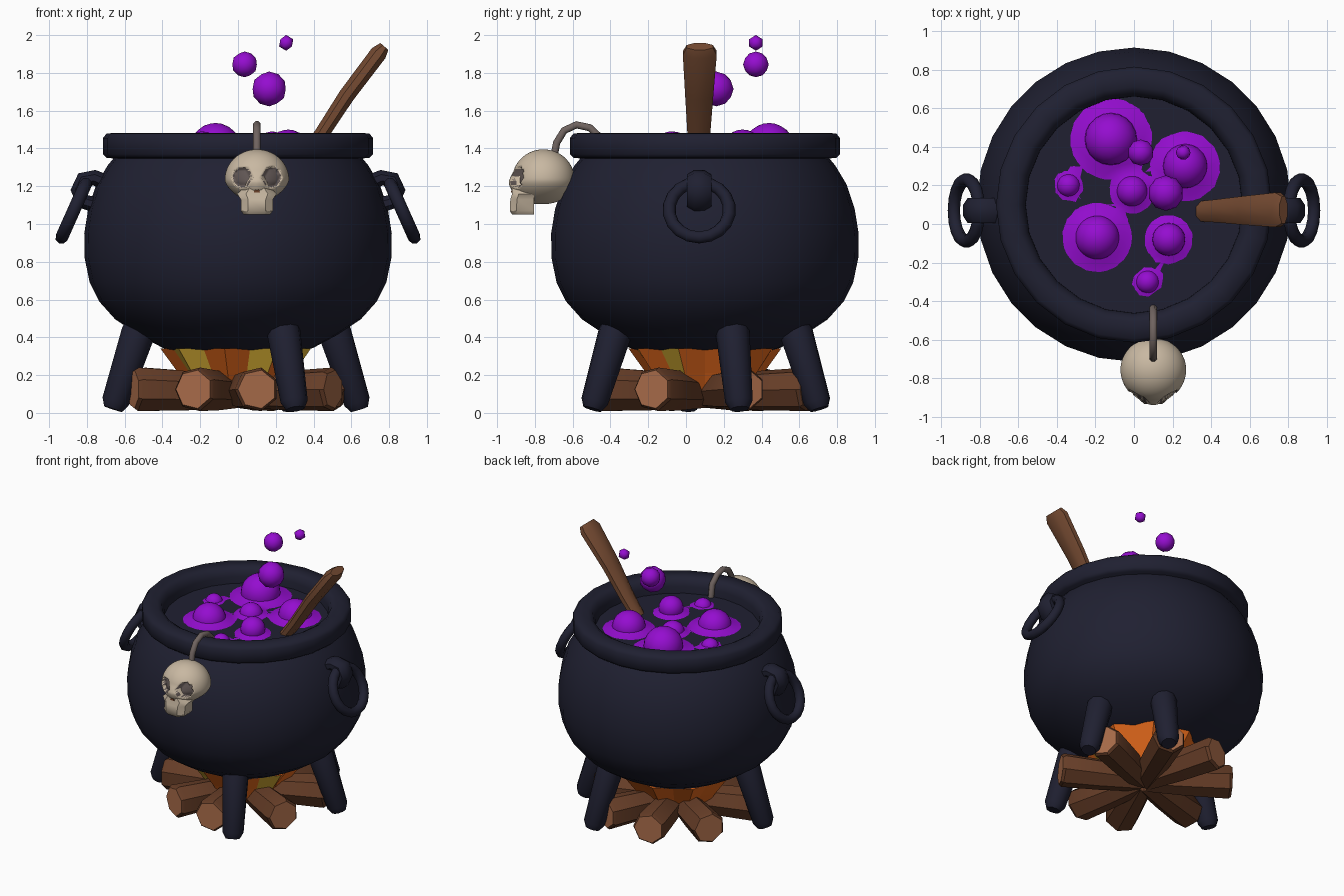
import bpy, bmesh, math, random
from mathutils import Vector

if "Cube" in bpy.data.objects:
    bpy.data.objects.remove(bpy.data.objects["Cube"])

random.seed(4)
CY = 0.10  # cauldron axis in y


def mat(name, rgb):
    m = bpy.data.materials.new(name)
    m.diffuse_color = (*rgb, 1)
    m.use_nodes = True
    m.node_tree.nodes["Principled BSDF"].inputs["Base Color"].default_value = m.diffuse_color
    return m


IRON = mat("dark_iron", (0.014, 0.0145, 0.031))
POTION = mat("purple_potion", (0.30, 0.004, 0.63))
BARK = mat("bark_brown", (0.13, 0.046, 0.02))
CUT = mat("cut_wood", (0.40, 0.15, 0.068))
WOOD = mat("handle_wood", (0.18, 0.07, 0.032))
BONE = mat("bone", (0.58, 0.48, 0.36))
SOCKET = mat("socket_grey", (0.12, 0.095, 0.09))
HOOK = mat("hook_grey", (0.16, 0.125, 0.115))
ORANGE = mat("flame_orange", (0.83, 0.15, 0.012))
YELLOW = mat("flame_yellow", (0.80, 0.50, 0.04))


def make(name, verts, faces, mats, angle=40):
    me = bpy.data.meshes.new(name)
    me.from_pydata([tuple(v) for v in verts], [], faces)
    ob = bpy.data.objects.new(name, me)
    bpy.context.collection.objects.link(ob)
    for m in mats:
        me.materials.append(m)
    bm = bmesh.new()
    bm.from_mesh(me)
    bmesh.ops.recalc_face_normals(bm, faces=bm.faces)
    bm.to_mesh(me)
    bm.free()
    return smooth(ob, angle)


def smooth(ob, angle):
    if angle:
        bpy.ops.object.select_all(action='DESELECT')
        ob.select_set(True)
        bpy.context.view_layer.objects.active = ob
        bpy.ops.object.shade_smooth_by_angle(angle=math.radians(angle))
    return ob


def loft(rings):
    """Closed rings of equal count joined by quads, capped at both ends."""
    n = len(rings[0])
    verts = [v for r in rings for v in r]
    faces = [(k * n + i, k * n + (i + 1) % n, (k + 1) * n + (i + 1) % n, (k + 1) * n + i)
             for k in range(len(rings) - 1) for i in range(n)]
    faces += [tuple(range(n)), tuple(range(len(verts) - n, len(verts)))]
    return verts, faces


def tube(name, path, radii, side, n, mats, angle=40):
    """Tube along a path; each radius is a number or (along side, across)."""
    pts = [Vector(p) for p in path]
    side = Vector(side).normalized()
    rings = []
    for k, p in enumerate(pts):
        t = (pts[min(k + 1, len(pts) - 1)] - pts[max(k - 1, 0)]).normalized()
        w = t.cross(side).normalized()
        r = radii[k] if isinstance(radii, list) else radii
        a, b = r if isinstance(r, tuple) else (r, r)
        rings.append([p + side * a * math.cos(2 * math.pi * (i + .5) / n)
                      + w * b * math.sin(2 * math.pi * (i + .5) / n) for i in range(n)])
    return make(name, *loft(rings), mats, angle)


def lathe(name, profile, n, mats, angle=40):
    rings = [[(r * math.cos(2 * math.pi * i / n), CY + r * math.sin(2 * math.pi * i / n), z)
              for i in range(n)] for r, z in profile]
    return make(name, *loft(rings), mats, angle)


def ball(name, loc, r, sub, m):
    bpy.ops.mesh.primitive_ico_sphere_add(subdivisions=sub, radius=r, location=loc)
    ob = bpy.context.object
    ob.name = name
    ob.data.materials.append(m)
    return smooth(ob, 45)


# Cauldron: belly, then a thick rim with its inner wall
lathe("cauldron_body", [(.06, .28), (.24, .295), (.40, .345), (.53, .415), (.65, .495), (.735, .59),
                        (.785, .69), (.812, .82), (.814, .95), (.793, 1.08), (.75, 1.21),
                        (.69, 1.31), (.64, 1.37), (.60, 1.37)], 28, [IRON])
lathe("cauldron_rim", [(.57, 1.30), (.63, 1.345), (.695, 1.35), (.715, 1.37), (.715, 1.455), (.695, 1.48),
                       (.61, 1.482), (.58, 1.465), (.562, 1.42), (.56, 1.30)], 24, [IRON], 55)

# Potion surface with swellings round each bubble (x, y, radius, top height)
bubbles = [(-.12, .44, .135, 1.535), (-.19, -.07, .115, 1.49), (.265, .30, .115, 1.50),
           (-.01, .17, .08, 1.45), (.18, -.08, .085, 1.49), (-.34, .20, .06, 1.42),
           (.07, -.30, .06, 1.42)]


def level(x, y):
    return 1.355 + max(.07 * min(r / .1, 1) * math.exp(-((x - bx) ** 2 + (y - by) ** 2) / (1.25 * r) ** 2)
                       for bx, by, r, _ in bubbles)


NA = 40
surface = []
for k in range(15):
    r = .565 * (1 - k / 14.5)
    ring = [(r * math.cos(2 * math.pi * i / NA), CY + r * math.sin(2 * math.pi * i / NA)) for i in range(NA)]
    surface.append([(x, y, level(x, y)) for x, y in ring])
verts, faces = loft(surface)
faces.pop(-2)  # open underside
potion = make("potion", verts, faces, [POTION], 60)
if sum(p.normal.z for p in potion.data.polygons) < 0:
    potion.data.flip_normals()
for i, (x, y, r, top) in enumerate(bubbles):
    ball(f"potion_bubble_{i}", (x, y, top - r), r, 3, POTION)

# Bubbles rising from the pot
for i, (x, y, z, r, s) in enumerate([(.165, .16, 1.715, .092, 2), (.035, .37, 1.845, .068, 2),
                                     (.255, .37, 1.959, .042, 1)]):
    ball(f"floating_bubble_{i}", (x, y, z), r, s, POTION)

# Legs splayed outward
for i, deg in enumerate((-63, 16, 65, 188)):
    c, s = math.cos(math.radians(deg)), math.sin(math.radians(deg))
    tube(f"leg_{i}", [(c * r, CY + s * r, z) for r, z in ((.49, .54), (.535, .42), (.655, .06), (.668, .02))],
         [.08, .09, .073, .05], (-s, c, 0), 10, [IRON], 50)

# Handles: looped bracket and hanging ring on each side
for s, label in ((-1, "left"), (1, "right")):
    tube(f"{label}_bracket", [(s * x, .07, z) for x, z in ((.70, 1.22), (.76, 1.245), (.82, 1.235),
                                                           (.845, 1.18), (.82, 1.12), (.75, 1.10))],
         [(.07, .045)] * 6, (0, 1, 0), 8, [IRON], 50)
    bpy.ops.mesh.primitive_torus_add(major_radius=.16, minor_radius=.034, major_segments=18, minor_segments=8,
                                     location=(s * .868, .07, 1.075), rotation=(0, s * 1.15, 0))
    ring = bpy.context.object
    ring.name = f"{label}_ring"
    ring.data.materials.append(IRON)
    smooth(ring, 60)

# Campfire logs meeting in the middle, pale cut ends facing out
for i, deg in enumerate((197, 246, 280, 331, 22, 68, 106, 146)):
    c, s = math.cos(math.radians(deg)), math.sin(math.radians(deg))
    end = random.uniform(.57, .61)
    log = tube(f"log_{i}", [(c * r, CY + s * r, z) for r, z in ((.02, .11), (.3, .118), (end - .02, .125), (end, .125))],
               [.085, .107, .118, .104], (-s, c, 0), 7, [BARK, CUT], 35)
    for p in log.data.polygons:
        if p.normal.dot(Vector((c, s, 0))) > .9:
            p.material_index = 1

# Fire: jagged ring flaring up against the pot, yellow tongues at the front
NF = 18
fire_rings = []
for k, (r, z) in enumerate(((.20, .08), (.29, .21), (.385, .34))):
    fire_rings.append([((r + (.025 if i % 2 else -.02)) * math.cos(2 * math.pi * i / NF),
                        CY + (r + (.025 if i % 2 else -.02)) * math.sin(2 * math.pi * i / NF), z)
                       for i in range(NF)])
fire = make("fire", *loft(fire_rings), [ORANGE, YELLOW], 0)
for p in fire.data.polygons:
    a = math.degrees(math.atan2(p.center.y - CY, p.center.x)) % 360
    if len(p.vertices) == 4 and p.center.y < CY - .05 and int(a // 20) in (10, 11, 14, 16):
        p.material_index = 1

# Stirring handle, wider and flatter towards the top
tube("stirring_handle", [(.33, .065, 1.32), (.445, .068, 1.48), (.575, .07, 1.68), (.745, .073, 1.905), (.775, .073, 1.94)],
     [(.055, .04), (.065, .042), (.08, .046), (.097, .048), (.075, .03)], (0, 1, 0), 8, [WOOD], 35)

# Skull: round cranium with pressed-in eye sockets, and a tapered muzzle
SX, SY, SZ = .10, -.755, 1.235
skull = ball("skull", (0, 0, 0), 1, 5, BONE)
skull.data.materials.append(SOCKET)
skull.location = (SX, SY, SZ)


def socket(co):
    return co.y < 0 and math.hypot((abs(co.x) - .078) / .047, (co.z - .012) / .052) < 1


for v in skull.data.vertices:
    x, y, z = v.co
    narrow = 1 - .35 * max(0, -z) ** 1.5
    v.co = (x * .17 * narrow, y * .165, z * .16 if z > 0 else z * .13)
    if y < 0 and z < .25:  # flatter, fuller face
        v.co.y -= .02 * max(0, 1 - abs(x)) * min(1, (.25 - z) * 3)
for p in skull.data.polygons:
    if socket(p.center):
        p.material_index = 1
for v in skull.data.vertices:
    if socket(v.co):
        v.co.y += .045
muzzle = [[(SX + sx * hx, SY + y, SZ + z) for sx, y in
           ((-1, -.05), (-1, yf + .035), (-.55, yf), (.55, yf), (1, yf + .035), (1, -.05))]
          for hx, yf, z in ((.035, -.15, .03), (.065, -.165, -.04), (.105, -.165, -.075), (.085, -.175, -.105),
                            (.085, -.178, -.165), (.07, -.165, -.185))]
make("skull_muzzle", *loft(muzzle), [BONE], 40)
# Nose opening, a thin plate
make("nose_opening", *loft([[(SX + x, SY + y + d, SZ + z) for x, y, z in
                             ((-.017, -.171, -.068), (.017, -.171, -.068), (0, -.166, -.03))]
                            for d in (0, .008)]), [BARK], 0)

# Hook carrying the skull over the rim
tube("skull_hook", [(.10, y, z) for y, z in ((-.70, 1.35), (-.685, 1.43), (-.645, 1.495), (-.58, 1.525),
                                             (-.51, 1.51), (-.455, 1.46), (-.435, 1.34))],
     .021, (1, 0, 0), 8, [HOOK], 60)
